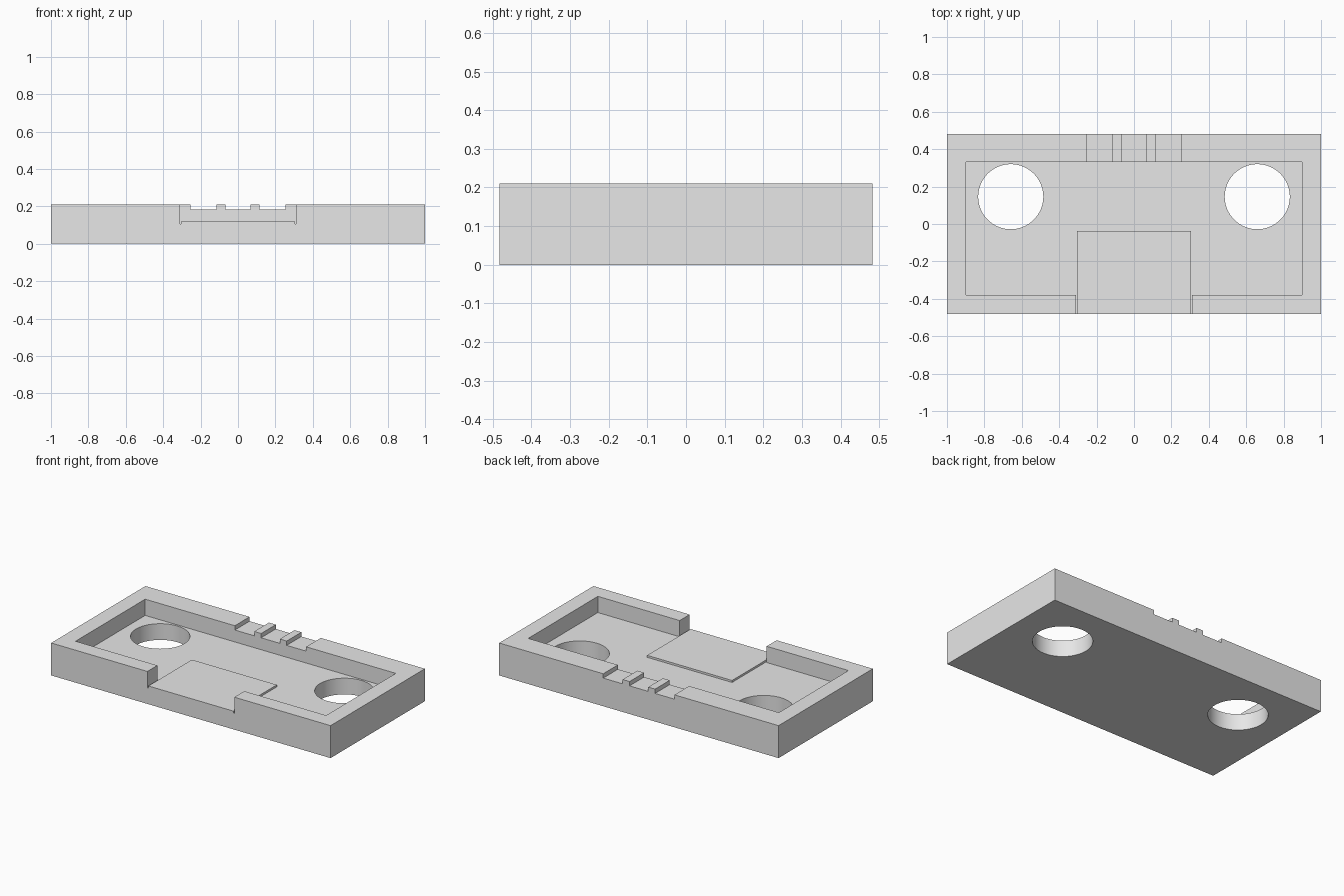
import bpy
from mathutils import Vector

cube = bpy.data.objects.get("Cube")
if cube:
    bpy.data.objects.remove(cube, do_unlink=True)

# Overall dimensions
HALF_X, HALF_Y, TOP = 1.0, 0.482, 0.21
FLOOR, PAD_TOP, NOTCH = 0.105, 0.118, 0.182
IN_X, IN_FRONT, IN_BACK = 0.897, -0.38, 0.332
OVER = 0.1  # how far cutters reach past the body

grey = bpy.data.materials.new("light grey")
grey.use_nodes = True
grey.diffuse_color = (0.8, 0.8, 0.8, 1)
bsdf = next(n for n in grey.node_tree.nodes if n.type == "BSDF_PRINCIPLED")
bsdf.inputs["Base Color"].default_value = (0.8, 0.8, 0.8, 1)


def box(name, low, high):
    low, high = Vector(low), Vector(high)
    bpy.ops.mesh.primitive_cube_add(size=1, location=(low + high) / 2)
    obj = bpy.context.object
    obj.name = name
    obj.scale = high - low
    bpy.ops.object.transform_apply(location=True, rotation=False, scale=True)
    obj.data.materials.append(grey)
    return obj


def cut(target, cutter):
    cutter.hide_render = True
    mod = target.modifiers.new("cut", "BOOLEAN")
    mod.operation, mod.solver, mod.object = "DIFFERENCE", "EXACT", cutter
    bpy.ops.object.select_all(action="DESELECT")
    bpy.context.view_layer.objects.active = target
    target.select_set(True)
    bpy.ops.object.modifier_apply(modifier=mod.name)
    bpy.data.objects.remove(cutter, do_unlink=True)


# Tray body with a rectangular recess
tray = box("tray", (-HALF_X, -HALF_Y, 0), (HALF_X, HALF_Y, TOP))
cut(tray, box("recess_cutter", (-IN_X, IN_FRONT, FLOOR), (IN_X, IN_BACK, TOP + OVER)))

# Wide opening through the front wall
cut(tray, box("opening_cutter", (-0.311, -HALF_Y - OVER, FLOOR),
              (0.311, IN_FRONT + OVER, TOP + OVER)))

# Three shallow notches in the back wall
for x0, x1 in ((-0.255, -0.116), (-0.067, 0.067), (0.116, 0.255)):
    cut(tray, box("notch_cutter", (x0, IN_BACK - OVER, NOTCH),
                  (x1, HALF_Y + OVER, TOP + OVER)))

# Round through holes, one per side
for side in (-1, 1):
    bpy.ops.mesh.primitive_cylinder_add(vertices=96, radius=0.174, depth=1,
                                        location=(side * 0.659, 0.146, 0))
    hole = bpy.context.object
    hole.name = "hole_cutter"
    hole.data.materials.append(grey)
    cut(tray, hole)

bpy.ops.object.select_all(action="DESELECT")
bpy.context.view_layer.objects.active = tray
tray.select_set(True)
bpy.ops.object.shade_smooth_by_angle()

# Raised pad running from the front opening onto the floor
box("raised_pad", (-0.304, -HALF_Y, FLOOR), (0.304, -0.037, PAD_TOP))
